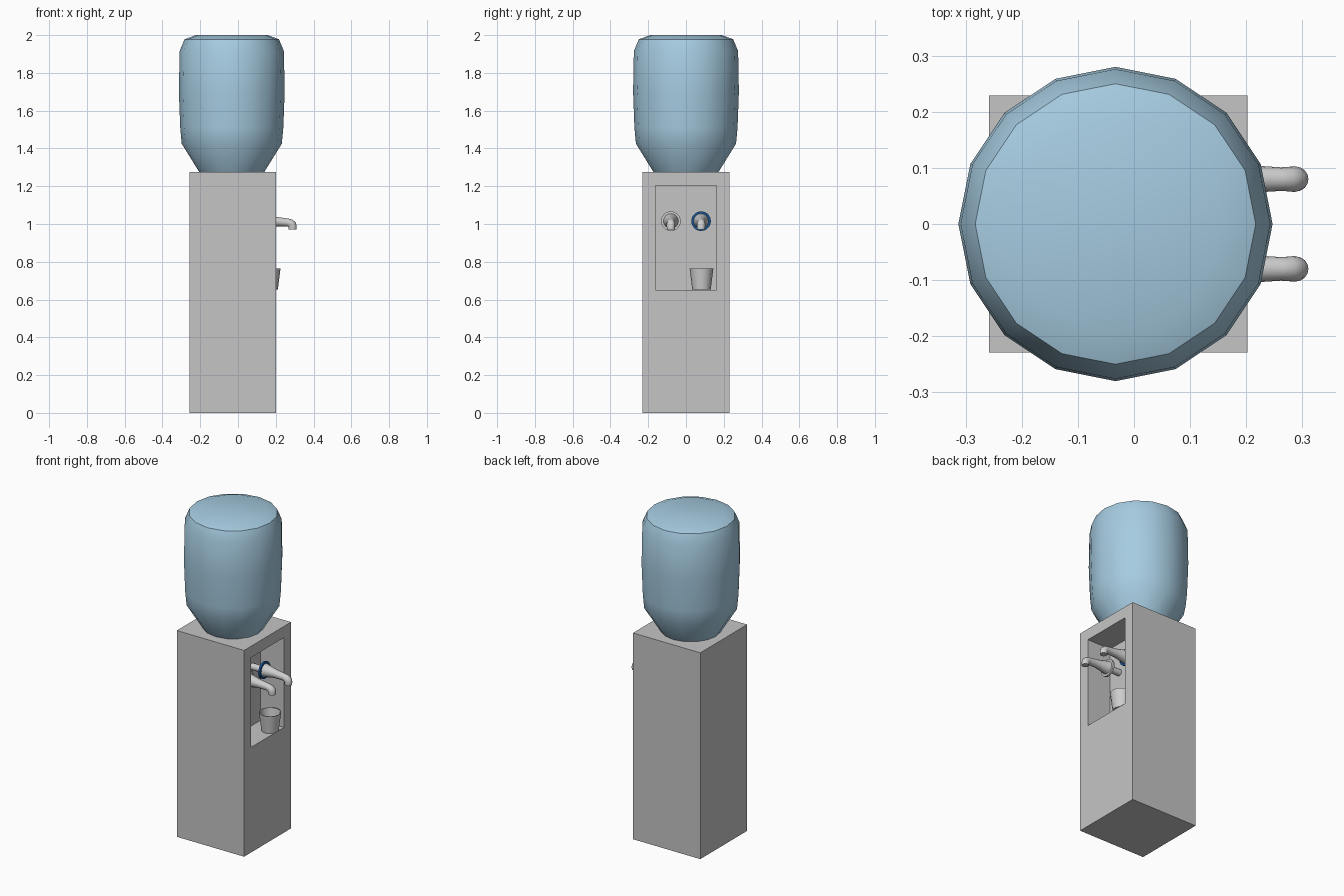
import bpy, bmesh, math
from mathutils import Vector

if "Cube" in bpy.data.objects:
    bpy.data.objects.remove(bpy.data.objects["Cube"])


def material(name, rgb):
    m = bpy.data.materials.new(name)
    m.diffuse_color = (*rgb, 1)
    m.use_nodes = True
    m.node_tree.nodes["Principled BSDF"].inputs["Base Color"].default_value = m.diffuse_color
    return m


GREY = material("cabinet_grey", (0.56, 0.56, 0.565))
TAP = material("tap_grey", (0.62, 0.62, 0.62))
WATER = material("bottle_blue", (0.38, 0.60, 0.75))
BLUE = material("cold_ring_blue", (0.01, 0.09, 0.30))


def finish(name, bm, mat, angle=None):
    bmesh.ops.recalc_face_normals(bm, faces=bm.faces)
    me = bpy.data.meshes.new(name)
    bm.to_mesh(me)
    bm.free()
    me.materials.append(mat)
    ob = bpy.data.objects.new(name, me)
    bpy.context.collection.objects.link(ob)
    if angle:
        bpy.ops.object.select_all(action='DESELECT')
        bpy.context.view_layer.objects.active = ob
        ob.select_set(True)
        bpy.ops.object.shade_smooth_by_angle(angle=math.radians(angle))
    return ob


def skin(name, rings, mat, angle):
    """Join rings of points into a closed-ended tube."""
    bm = bmesh.new()
    loops = [[bm.verts.new(p) for p in ring] for ring in rings]
    n = len(loops[0])
    for a, b in zip(loops, loops[1:]):
        for i in range(n):
            j = (i + 1) % n
            bm.faces.new((a[i], a[j], b[j], b[i]))
    bm.faces.new(loops[0])
    bm.faces.new(loops[-1])
    return finish(name, bm, mat, angle)


def lathe(name, cx, cy, profile, sides, mat, angle):
    """Revolve (radius, z) pairs around a vertical axis."""
    rings = [[(cx + r * math.cos(math.tau * i / sides),
               cy + r * math.sin(math.tau * i / sides), z) for i in range(sides)]
             for r, z in profile]
    return skin(name, rings, mat, angle)


def spout(name, y, path, sides, mat, angle=40):
    """Sweep a circle along (x, z, radius) points in the plane of y."""
    rings = []
    for k, (x, z, r) in enumerate(path):
        a, b = path[max(k - 1, 0)], path[min(k + 1, len(path) - 1)]
        t = Vector((b[0] - a[0], 0, b[1] - a[1])).normalized()
        side = Vector((0, 1, 0))
        up = t.cross(side)
        rings.append([Vector((x, y, z)) + r * (side * math.cos(q) + up * math.sin(q))
                      for q in (math.tau * i / sides for i in range(sides))])
    return skin(name, rings, mat, angle)


# Cabinet with dispensing recess in the +x face
bm = bmesh.new()
bmesh.ops.create_cube(bm, size=1)
for v in bm.verts:
    v.co = (-0.028 + v.co.x * 0.46, v.co.y * 0.458, (v.co.z + 0.5) * 1.275)
front = max(bm.faces, key=lambda f: f.calc_center_median().x)
bmesh.ops.inset_individual(bm, faces=[front], thickness=0.05)
for v in front.verts:
    v.co.y = 0.161 if v.co.y > 0 else -0.161
    v.co.z = 1.205 if v.co.z > 0.6 else 0.65
back = bmesh.ops.extrude_discrete_faces(bm, faces=[front])["faces"][0]
for v in back.verts:
    v.co.x = 0.04
finish("cabinet", bm, GREY)

# Water bottle, upside down
lathe("water_bottle", -0.033, 0,
      [(0.16, 1.255), (0.172, 1.275), (0.265, 1.425), (0.273, 1.51), (0.28, 1.70),
       (0.276, 1.915), (0.25, 1.978), (0.19, 2.0)], 16, WATER, 32)

# Taps with their rings
tap_path = [(0.125, 1.015, 0.041), (0.14, 1.015, 0.037), (0.20, 1.013, 0.025),
            (0.262, 1.008, 0.021), (0.277, 1.004, 0.022), (0.286, 0.996, 0.023),
            (0.289, 0.985, 0.022), (0.289, 0.971, 0.021)]
for label, y, mat in (("hot", -0.08, TAP), ("cold", 0.08, BLUE)):
    spout(label + "_tap", y, tap_path, 16, TAP)
    spout(label + "_ring", y, [(0.118, 1.015, 0.052), (0.13, 1.015, 0.052)], 20, mat)
    spout(label + "_pipe", y, [(0.04, 1.015, 0.02), (0.12, 1.015, 0.02)], 12, TAP)

# Hollow cup standing in the recess
lathe("cup", 0.162, 0.082,
      [(0.049, 0.653), (0.063, 0.765), (0.058, 0.765), (0.045, 0.66)], 16, TAP, 32)
